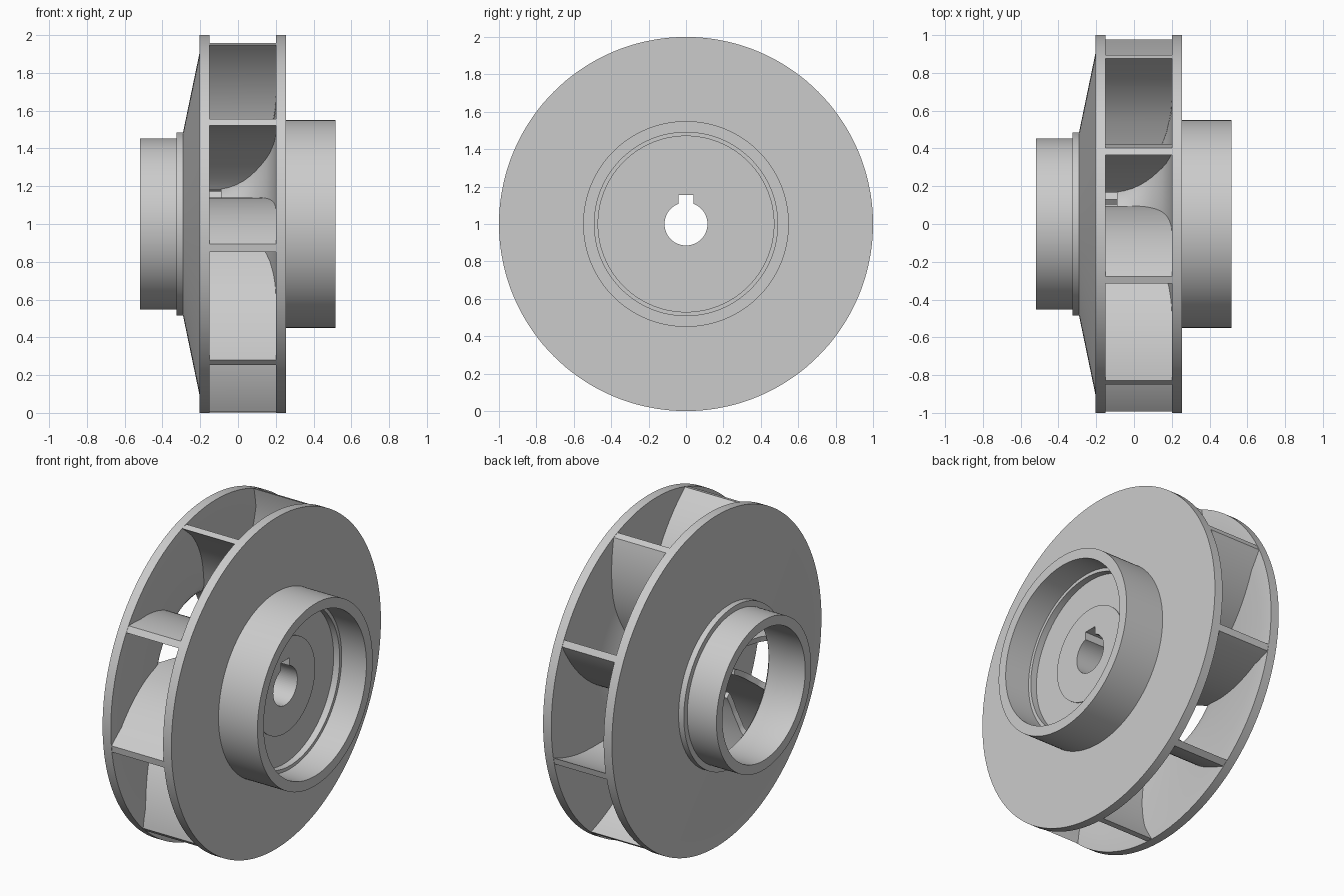
import bpy, bmesh, math

if "Cube" in bpy.data.objects:
    bpy.data.objects.remove(bpy.data.objects["Cube"])

SEG = 144      # segments of the turned parts
AXIS_Z = 1.0   # height of the rotation axis, which runs along x


def polar(x, r, a):
    """Point at radius r; angle a runs from -y up towards +z."""
    return (x, -r * math.cos(a), AXIS_Z + r * math.sin(a))


def finish(name, bm):
    bmesh.ops.recalc_face_normals(bm, faces=bm.faces[:])
    me = bpy.data.meshes.new(name)
    bm.to_mesh(me)
    bm.free()
    ob = bpy.data.objects.new(name, me)
    bpy.context.collection.objects.link(ob)
    return ob


def smooth(ob):
    bpy.ops.object.select_all(action='DESELECT')
    ob.select_set(True)
    bpy.context.view_layer.objects.active = ob
    bpy.ops.object.shade_smooth_by_angle(angle=math.radians(28))


def lathe(name, profile, closed):
    """Turn (x, r) points around the axis; open profiles get end caps."""
    bm = bmesh.new()
    rings = [[bm.verts.new(polar(x, r, 2 * math.pi * i / SEG)) for i in range(SEG)]
             for x, r in profile]
    pairs = list(zip(rings, rings[1:]))
    if closed:
        pairs.append((rings[-1], rings[0]))
    else:
        bm.faces.new(rings[0])
        bm.faces.new(rings[-1])
    for a, b in pairs:
        for i in range(SEG):
            j = (i + 1) % SEG
            bm.faces.new((a[i], a[j], b[j], b[i]))
    return finish(name, bm)


def interp(table, t):
    """Piecewise linear lookup in ascending (t, value) pairs."""
    if t <= table[0][0]:
        return table[0][1]
    for (t0, v0), (t1, v1) in zip(table, table[1:]):
        if t <= t1:
            return v0 + (v1 - v0) * (t - t0) / (t1 - t0)
    return table[-1][1]


def curve(table, t):
    """Softened lookup, so the vane bends smoothly."""
    return sum(interp(table, t + k * 0.02) for k in (-2, -1, 0, 1, 2)) / 5


# Hub flow surface as (x, r), from the nose to the flat back plate
flow = [(-0.09, 0.2), (-0.05, 0.21), (-0.01, 0.227), (0.03, 0.255), (0.065, 0.29),
        (0.095, 0.33), (0.125, 0.38), (0.15, 0.43), (0.17, 0.485),
        (0.187, 0.56), (0.196, 0.62), (0.2, 0.68)]

# Back plate with hub and stepped rear ring
back = lathe("back_plate_and_hub",
             [(-0.09, 0.05)] + flow +
             [(0.2, 1.0), (0.255, 1.0), (0.255, 0.55), (0.515, 0.55), (0.515, 0.49),
              (0.35, 0.49), (0.35, 0.47), (0.31, 0.47), (0.31, 0.285),
              (0.316, 0.285), (0.316, 0.05)], False)

# Bore and keyway cut as one keyhole-shaped prism
bm = bmesh.new()
kw, kt, br = 0.04, 0.155, 0.115
a0 = math.acos(kw / br)
outline = [(-kw, kt), (kw, kt)]
n = 64
for i in range(n + 1):
    a = a0 - (math.pi + 2 * a0) * i / n
    outline.append((br * math.cos(a), br * math.sin(a)))
ends = [[bm.verts.new((x, y, AXIS_Z + z)) for y, z in outline] for x in (-0.3, 0.6)]
for e in ends:
    bm.faces.new(e)
for i in range(len(outline)):
    j = (i + 1) % len(outline)
    bm.faces.new((ends[0][i], ends[0][j], ends[1][j], ends[1][i]))
cutter = finish("bore_cutter", bm)
cutter.hide_render = True
mod = back.modifiers.new("bore", 'BOOLEAN')
mod.operation = 'DIFFERENCE'
mod.solver = 'EXACT'
mod.object = cutter
bpy.context.view_layer.objects.active = back
bpy.ops.object.modifier_apply(modifier="bore")
bpy.data.objects.remove(cutter)
smooth(back)

# Front shroud with rim, cone, shoulder and inlet neck
inner = [(-0.3, 0.395), (-0.27, 0.405), (-0.25, 0.43), (-0.238, 0.47),
         (-0.228, 0.53), (-0.15, 0.9)]
smooth(lathe("front_shroud",
             [(-0.52, 0.395)] + inner +
             [(-0.15, 1.0), (-0.205, 1.0), (-0.205, 0.9), (-0.29, 0.49), (-0.29, 0.485),
              (-0.325, 0.485), (-0.325, 0.452), (-0.52, 0.452)], True))

# Nine backward-curved vanes between hub surface and shroud
sweep = [(0.16, 44), (0.2, 40), (0.3, 31), (0.4, 25), (0.5, 20), (0.65, 14), (0.8, 8),
         (1.0, 0), (1.1, -4)]
hub_x = [(r, x) for x, r in flow]
shroud_x = [(0.195, -0.19), (0.3, -0.21), (0.395, -0.245)] + \
           [(r, x) for x, r in inner[2:]]
STEPS = 40


def vane(name, tip_angle):
    bm = bmesh.new()
    rows = []
    for i in range(STEPS + 1):
        r = 0.195 + (0.998 - 0.195) * i / STEPS
        d = math.radians(curve(sweep, r))
        slope = r * math.radians(curve(sweep, r - 0.01) - curve(sweep, r + 0.01)) / 0.02
        half = 0.0165 * math.hypot(1, slope) / r
        a = math.radians(tip_angle) + d
        x0 = interp(shroud_x, r) - (0.015 if r > 0.4 else 0)
        x1 = interp(hub_x, r) + 0.02
        rows.append([bm.verts.new(polar(x, r, b)) for x, b in
                     ((x0, a - half), (x1, a - half), (x1, a + half), (x0, a + half))])
    for p, q in zip(rows, rows[1:]):
        for k in range(4):
            m = (k + 1) % 4
            bm.faces.new((p[k], p[m], q[m], q[k]))
    bm.faces.new(rows[0])
    bm.faces.new(rows[-1])
    smooth(finish(name, bm))


for k in range(9):
    vane(f"vane_{k + 1}", -7.4 + 40 * k)
